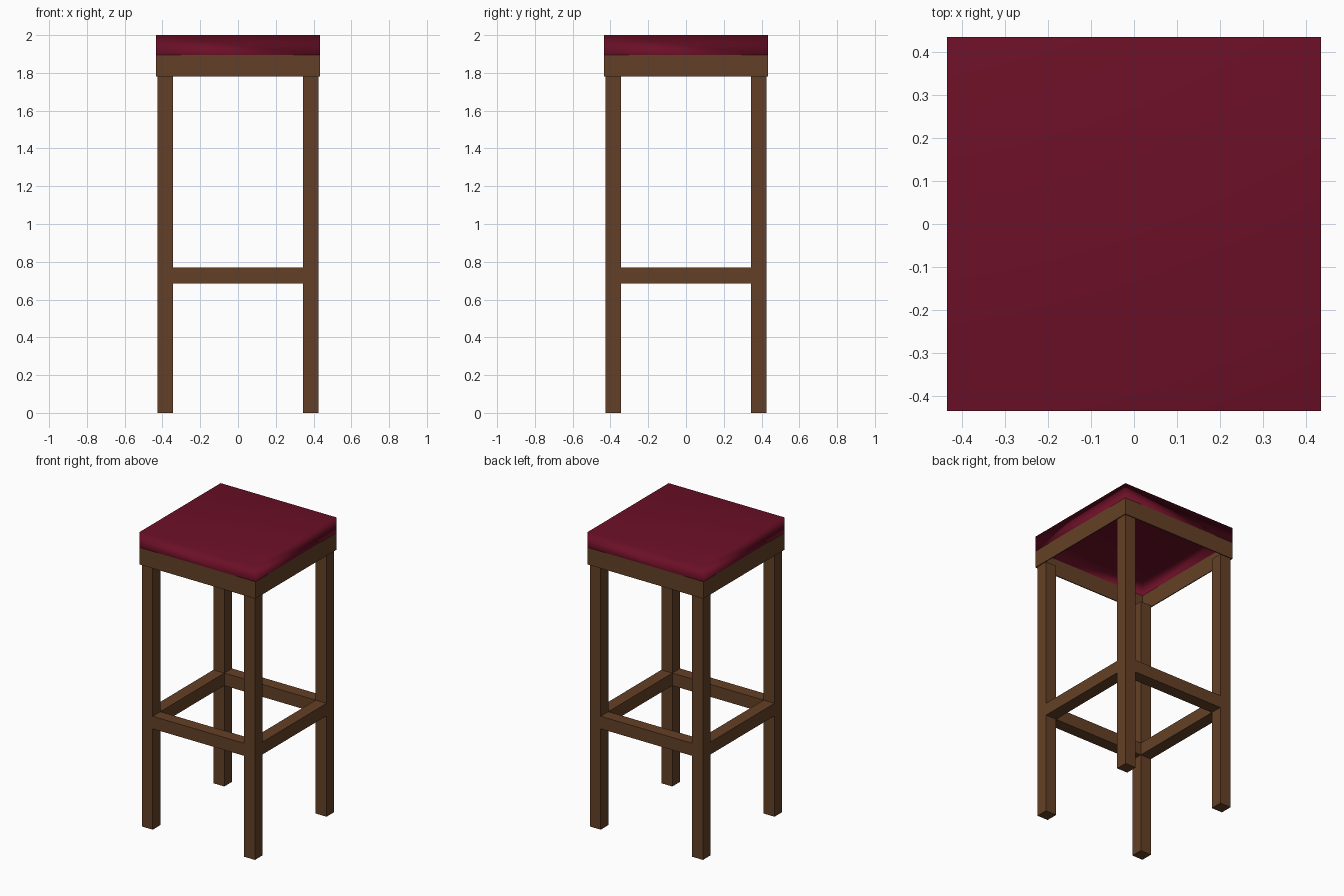
import bpy, bmesh
from mathutils import Vector

if "Cube" in bpy.data.objects:
    bpy.data.objects.remove(bpy.data.objects["Cube"])


def material(name, rgb):
    m = bpy.data.materials.new(name)
    m.diffuse_color = (*rgb, 1)
    m.use_nodes = True
    m.node_tree.nodes["Principled BSDF"].inputs["Base Color"].default_value = m.diffuse_color
    return m


wood = material("brown wood", (0.127, 0.051, 0.019))
red = material("dark red upholstery", (0.150, 0.005, 0.020))


def box(name, lo, hi, mat, open_dirs=()):
    """Axis-aligned box between two corners; open_dirs lists z directions to leave open."""
    lo, hi = Vector(lo), Vector(hi)
    bm = bmesh.new()
    bmesh.ops.create_cube(bm, size=1)
    for v in bm.verts:
        v.co = (lo + hi) / 2 + v.co * (hi - lo)
    bm.normal_update()
    gone = [f for f in bm.faces if any(f.normal.z * d > 0.5 for d in open_dirs)]
    bmesh.ops.delete(bm, geom=gone, context='FACES')
    me = bpy.data.meshes.new(name)
    bm.to_mesh(me)
    bm.free()
    me.materials.append(mat)
    ob = bpy.data.objects.new(name, me)
    bpy.context.collection.objects.link(ob)
    return ob


S = 0.435                 # half width of the seat
A, B = 0.343, 0.425       # inner and outer faces of the legs

# Seat: hollow cushion cap over a thin apron
cushion = box("cushion", (-S, -S, 1.895), (S, S, 2.0), red, open_dirs=(-1,))
apron = box("apron", (-S, -S, 1.78), (S, S, 1.895), wood, open_dirs=(-1, 1))
for ob in (cushion, apron):
    sol = ob.modifiers.new("thickness", 'SOLIDIFY')
    sol.thickness = 0.006
    sol.offset = -1
    sol.use_even_offset = True

# Cushion is softly shaded, with normals led by its large top face
for p in cushion.data.polygons:
    p.use_smooth = True
wn = cushion.modifiers.new("soft normals", 'WEIGHTED_NORMAL')
wn.mode = 'FACE_AREA'

# Four square legs
for sx, side in ((-1, "left"), (1, "right")):
    for sy, end in ((-1, "front"), (1, "back")):
        xs = sorted((sx * A, sx * B))
        ys = sorted((sy * A, sy * B))
        box(f"{end}_{side}_leg", (xs[0], ys[0], 0), (xs[1], ys[1], 1.785), wood)

# Footrest rails flush between the legs
for s, fb, lr in ((-1, "front", "left"), (1, "back", "right")):
    a, b = sorted((s * A, s * B))
    box(f"{fb}_rail", (-A, a, 0.685), (A, b, 0.77), wood)
    box(f"{lr}_rail", (a, -A, 0.685), (b, A, 0.77), wood)
